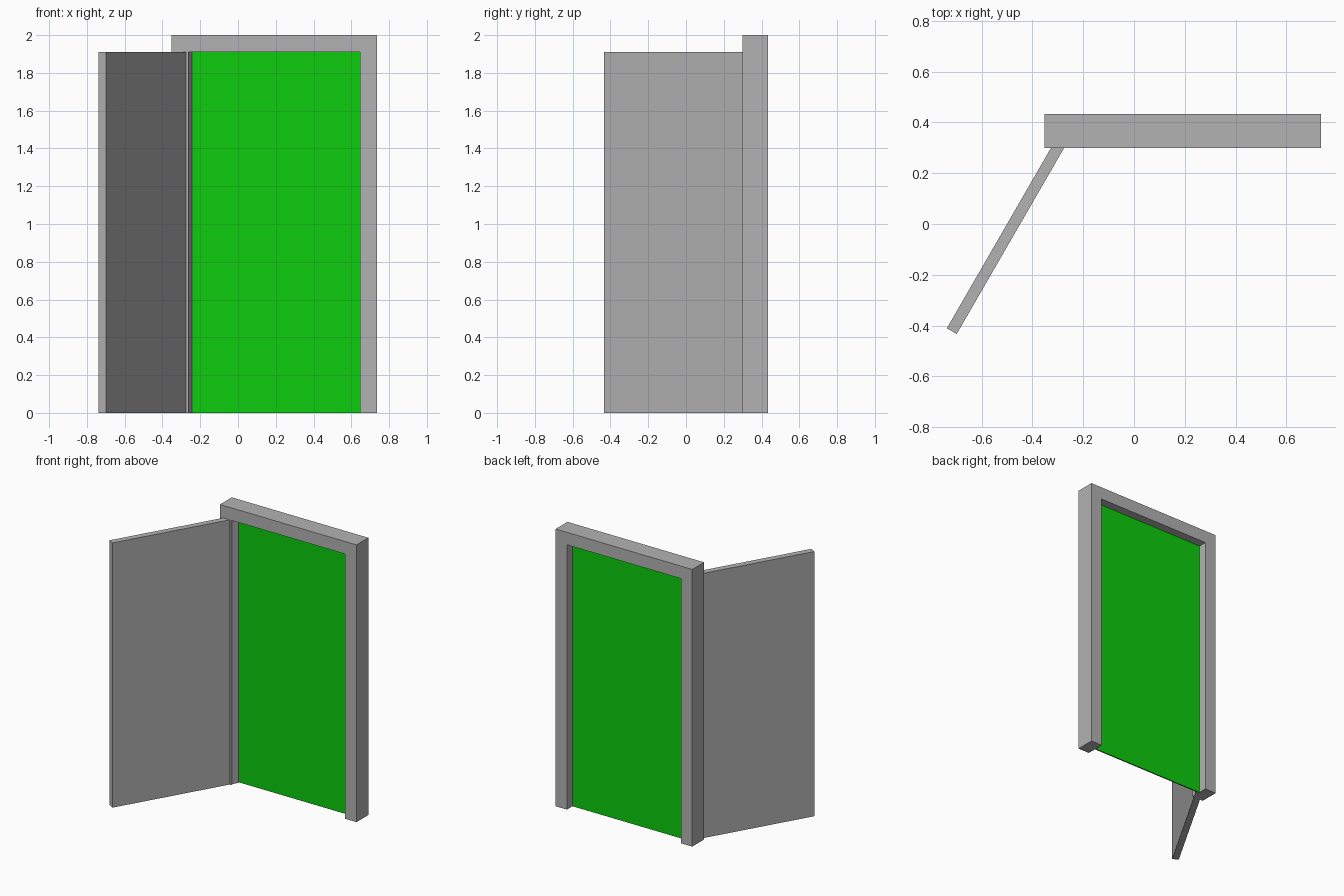
import bpy
import bmesh
import math
from mathutils import Matrix, Vector

cube = bpy.data.objects.get("Cube")
if cube:
    bpy.data.objects.remove(cube, do_unlink=True)


def make_material(name, rgb):
    mat = bpy.data.materials.new(name)
    mat.use_nodes = True
    mat.diffuse_color = (*rgb, 1)
    mat.node_tree.nodes["Principled BSDF"].inputs["Base Color"].default_value = (*rgb, 1)
    return mat


grey = make_material("light grey", (0.448, 0.448, 0.448))
green = make_material("bright green", (0.004, 0.604, 0.004))


def extrude_profile(name, points, vector, mat):
    """Fill a flat outline and extrude it along a vector."""
    bm = bmesh.new()
    face = bm.faces.new([bm.verts.new(p) for p in points])
    result = bmesh.ops.extrude_face_region(bm, geom=[face], use_keep_orig=True)
    moved = [v for v in result["geom"] if isinstance(v, bmesh.types.BMVert)]
    bmesh.ops.translate(bm, verts=moved, vec=vector)
    bmesh.ops.recalc_face_normals(bm, faces=bm.faces)
    mesh = bpy.data.meshes.new(name)
    bm.to_mesh(mesh)
    bm.free()
    mesh.materials.append(mat)
    obj = bpy.data.objects.new(name, mesh)
    bpy.context.collection.objects.link(obj)
    return obj


# Shared dimensions
left, right, top = -0.353, 0.737, 2.0
border, depth, middle = 0.09, 0.135, 0.366
front = middle - depth / 2
inner_left, inner_right, inner_top = left + border, right - border, top - border
opening = inner_right - inner_left

# Frame: an upside-down U with no sill
outline = [(left, 0), (left, top), (right, top), (right, 0),
           (inner_right, 0), (inner_right, inner_top),
           (inner_left, inner_top), (inner_left, 0)]
extrude_profile("door_frame", [(x, front, z) for x, z in outline],
                Vector((0, depth, 0)), grey)

# Thin green panel filling the opening at mid depth
thin = 0.009
panel = [(inner_left, 0), (inner_right, 0), (inner_right, inner_top), (inner_left, inner_top)]
extrude_profile("opening_panel", [(x, middle - thin / 2, z) for x, z in panel],
                Vector((0, thin, 0)), green)

# Open door leaf, swung about the middle of the jamb's inner edge
half = 0.0225
leaf = [(0, -half, 0), (opening, -half, 0), (opening, half, 0), (0, half, 0)]
door = extrude_profile("door_leaf", leaf, Vector((0, 0, inner_top)), grey)
door.data.transform(Matrix.Translation((inner_left, middle, 0))
                    @ Matrix.Rotation(math.radians(-120), 4, "Z"))
